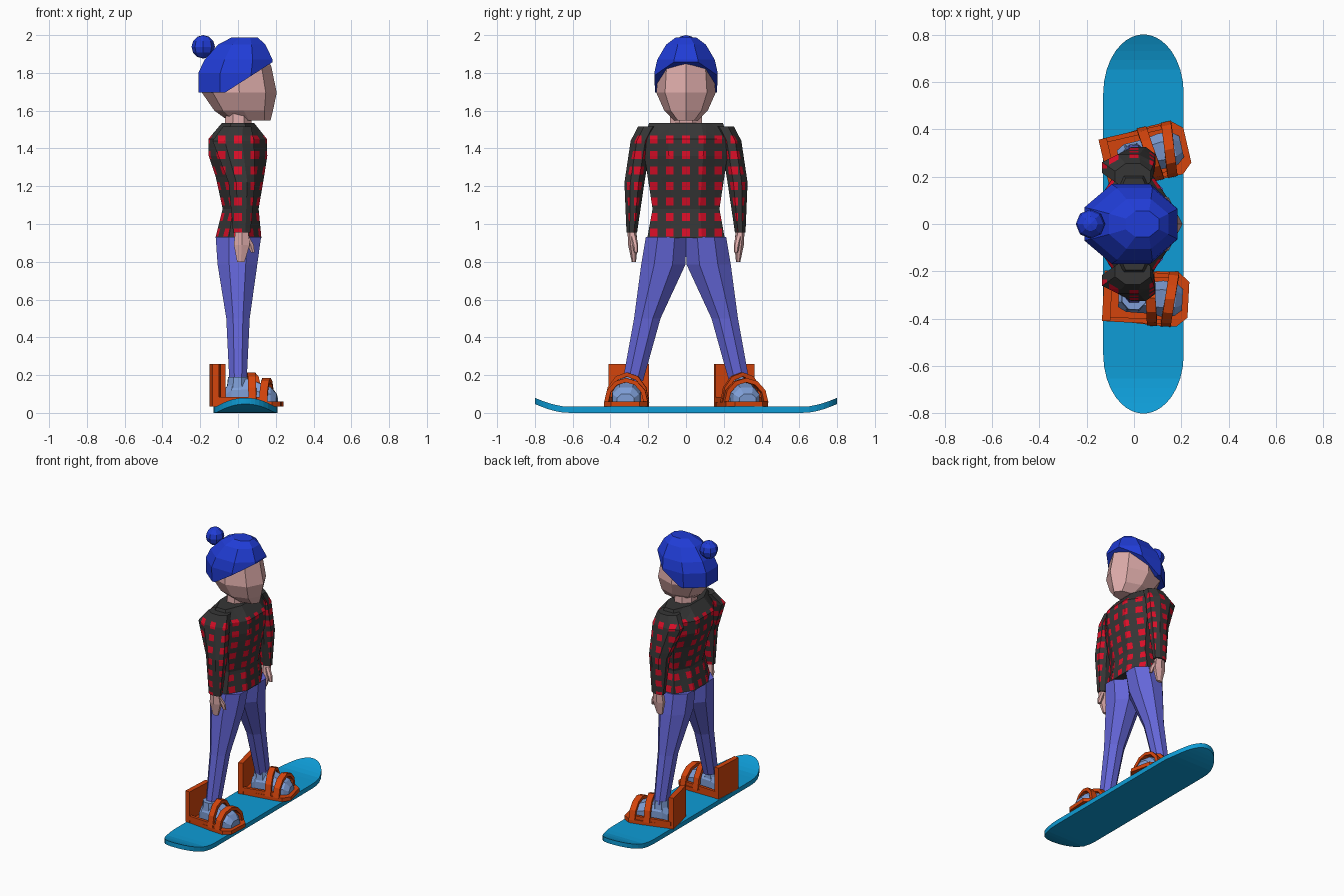
import bpy, bmesh, math
from mathutils import Matrix, Vector

if "Cube" in bpy.data.objects:
    bpy.data.objects.remove(bpy.data.objects["Cube"])


def material(name, r, g, b):
    m = bpy.data.materials.new(name)
    lin = [((c / 255 + 0.055) / 1.055) ** 2.4 if c > 10 else c / 255 / 12.92 for c in (r, g, b)]
    m.diffuse_color = (*lin, 1)
    m.use_nodes = True
    m.node_tree.nodes["Principled BSDF"].inputs["Base Color"].default_value = m.diffuse_color
    return m


BOARD = material("board blue", 14, 156, 214)
ORANGE = material("binding orange", 212, 68, 12)
BOOT = material("boot light blue", 126, 158, 214)
DENIM = material("trouser violet blue", 100, 102, 216)
DARK = material("shirt charcoal", 54, 54, 54)
RED = material("shirt red", 220, 14, 40)
SKIN = material("skin pink", 222, 172, 170)
HAT = material("hat blue", 32, 60, 214)


def finish(name, bm, mats, matrix=None):
    if matrix is not None:
        bm.transform(matrix)
    bmesh.ops.recalc_face_normals(bm, faces=bm.faces[:])
    me = bpy.data.meshes.new(name)
    bm.to_mesh(me)
    bm.free()
    for m in mats:
        me.materials.append(m)
    ob = bpy.data.objects.new(name, me)
    bpy.context.collection.objects.link(ob)
    return ob


def skin_rings(rings):
    """Join equal-length point rings into a closed solid."""
    bm = bmesh.new()
    vs = [[bm.verts.new(p) for p in r] for r in rings]
    n = len(vs[0])
    for a, b in zip(vs, vs[1:]):
        for i in range(n):
            bm.faces.new((a[i], a[(i + 1) % n], b[(i + 1) % n], b[i]))
    bm.faces.new(vs[0])
    bm.faces.new(vs[-1])
    bmesh.ops.recalc_face_normals(bm, faces=bm.faces[:])
    return bm


def tube(rows, n=8, phase=0.5, side=1):
    """Stack of horizontal n-gons; each row is z, centre x, centre y, half x, half y."""
    k = 1 / math.cos(math.pi / n) if phase else 1
    rings = []
    for z, cx, cy, rx, ry in rows:
        pts = []
        for i in range(n):
            a = 2 * math.pi * (i + phase) / n
            pts.append((cx + rx * k * math.cos(a), side * (cy + ry * k * math.sin(a)), z))
        rings.append(pts)
    return skin_rings(rings)


def box(name, x, y, z, mat, matrix):
    rings = [[(x[0], y[0], h), (x[1], y[0], h), (x[1], y[1], h), (x[0], y[1], h)] for h in z]
    finish(name, skin_rings(rings), [mat], matrix)


STEP, ROW0, ROW = 0.085, 0.955, 0.082


def plaid(bm):
    """Cut the cloth along a lattice and mark the spots red."""
    cuts = []
    for k in range(-3, 4):
        for d in (-0.02, 0.02):
            cuts += [((0, k * STEP + d, 0), (0, 1, 0))]
            if abs(k) < 3:
                cuts += [((k * STEP + d, 0, 0), (1, 0, 0))]
    for k in range(7):
        for d in (-0.022, 0.022):
            cuts += [((0, 0, ROW0 + k * ROW + d), (0, 0, 1))]
    for co, no in cuts:
        bmesh.ops.bisect_plane(bm, geom=bm.verts[:] + bm.edges[:] + bm.faces[:],
                               dist=1e-5, plane_co=co, plane_no=no)
    bm.normal_update()
    for f in bm.faces:
        c, n = f.calc_center_median(), f.normal
        u = c.y if abs(n.x) >= abs(n.y) else c.x
        row = round((c.z - ROW0) / ROW)
        spot = abs(u - round(u / STEP) * STEP) < 0.02 and abs(c.z - ROW0 - row * ROW) < 0.022
        f.material_index = int(spot and 0 <= row < 7 and abs(n.z) < 0.7)
    return bm


# Snowboard: elliptical ends that curl upward
rings = []
ends = [math.radians(a) for a in (0, 12, 24, 35, 46, 56, 65, 73, 80, 85, 89)]
stations = [(-1, a) for a in reversed(ends)] + [(1, a) for a in ends]
for s, a in stations:
    y, w = 0.55 + 0.25 * math.sin(a), 0.17 * math.cos(a)
    z = 0.047 * (max(0, y - 0.63) / 0.17) ** 1.6
    rings.append([(0.04 - w, s * y, z), (0.04 + w, s * y, z),
                  (0.04 + w, s * y, z + 0.033), (0.04 - w, s * y, z + 0.033)])
finish("snowboard", skin_rings(rings), [BOARD])

# Bindings and boots, each set turned on the board
for label, cy, turn in (("left", 0.29, 13), ("right", -0.311, -3)):
    M = Matrix.Translation((0.04, cy, 0)) @ Matrix.Rotation(math.radians(turn), 4, 'Z')
    half = [(-0.165, 0.1), (0.06, 0.115), (0.145, 0.115), (0.19, 0.075)]
    outline = half + [(x, -y) for x, y in reversed(half)]
    finish(label + "_binding_base",
           skin_rings([[(x, y, z) for x, y in outline] for z in (0.033, 0.06)]), [ORANGE], M)
    box(label + "_binding_highback", (-0.17, -0.135), (-0.107, 0.107), (0.035, 0.26), ORANGE, M)
    for s in (-1, 1):
        box(label + "_binding_rail", (-0.15, 0.1), sorted((s * 0.088, s * 0.108)),
            (0.055, 0.085), ORANGE, M)
    # Arched straps
    for part, x, top, lean in (("ankle", 0.03, 0.16, -0.012), ("toe", 0.112, 0.13, 0.012)):
        arch = []
        for i in range(7):
            a = math.pi * i / 6
            c, sn = math.cos(a), math.sin(a)
            xc = x + lean * c
            arch.append([(xc + dx, r * c, 0.055 + h * sn) for dx, r, h in
                         ((-0.021, 0.117, top), (0.021, 0.117, top),
                          (0.021, 0.094, top - 0.023), (-0.021, 0.094, top - 0.023))])
        finish(f"{label}_{part}_strap", skin_rings(arch), [ORANGE], M)
    # Boot foot as sections from heel to toe
    foot = []
    for x, w, top in ((-0.105, 0.045, 0.13), (-0.07, 0.064, 0.175), (0.02, 0.066, 0.18),
                      (0.08, 0.076, 0.155), (0.135, 0.07, 0.135), (0.165, 0.045, 0.1)):
        foot.append([(x, -w, 0.055), (x, w, 0.055), (x, w, 0.055 + (top - 0.055) * 0.55),
                     (x, w * 0.5, top), (x, -w * 0.5, top), (x, -w, 0.055 + (top - 0.055) * 0.55)])
    finish(label + "_boot_foot", skin_rings(foot), [BOOT], M)
    finish(label + "_boot_shaft", tube([(0.1, -0.04, 0, 0.06, 0.062), (0.19, -0.04, 0, 0.05, 0.052)]),
           [BOOT], M)

# Legs, arms and hands on both sides
for label, s in (("left", 1), ("right", -1)):
    finish(label + "_trouser_leg", tube([
        (0.17, 0, 0.281, 0.046, 0.054), (0.5, 0, 0.205, 0.062, 0.07),
        (0.785, -0.003, 0.12, 0.105, 0.117), (0.93, 0.002, 0.105, 0.12, 0.108)], 8, 0.5, s), [DENIM])
    finish(label + "_sleeve", plaid(tube([
        (0.955, 0.02, 0.287, 0.046, 0.028), (1.22, 0.02, 0.273, 0.07, 0.053),
        (1.44, -0.025, 0.238, 0.11, 0.055), (1.515, -0.005, 0.2, 0.075, 0.055)], 8, 0.5, s)), [DARK, RED])
    finish(label + "_hand", tube([
        (0.8, 0.015, 0.276, 0.02, 0.01), (0.89, 0.02, 0.281, 0.042, 0.022),
        (0.97, 0.02, 0.287, 0.033, 0.02)], 6, 0.5, s), [SKIN])
    finish(label + "_thumb", tube([
        (0.85, 0.078, 0.265, 0.01, 0.009), (0.89, 0.066, 0.268, 0.017, 0.013),
        (0.94, 0.04, 0.28, 0.015, 0.015)], 6, 0.5, s), [SKIN])

# Shirt body
finish("shirt_body", plaid(tube([
    (0.925, 0.002, 0, 0.122, 0.205), (1.08, 0.014, 0, 0.095, 0.177), (1.25, 0.01, 0, 0.128, 0.203),
    (1.36, 0, 0, 0.155, 0.22), (1.45, -0.002, 0, 0.155, 0.228), (1.535, 0, 0, 0.085, 0.195)])),
    [DARK, RED])

# Neck and head, with an edge down the middle of the face
finish("neck", tube([(1.5, 0, 0, 0.072, 0.088), (1.62, 0.005, 0, 0.068, 0.08)]), [SKIN])
finish("head", tube([
    (1.547, 0.06, 0, 0.112, 0.06), (1.6, 0.03, 0, 0.155, 0.115), (1.695, 0.007, 0, 0.198, 0.157),
    (1.84, 0, 0, 0.175, 0.145), (1.91, 0, 0, 0.12, 0.08)], 8, 0), [SKIN])

# Knitted hat, trimmed on a slope so it sits high over the face
bm = tube([
    (1.695, -0.012, 0, 0.198, 0.164), (1.8, -0.012, 0, 0.198, 0.168), (1.87, 0.003, 0, 0.18, 0.152),
    (1.95, 0.02, 0, 0.125, 0.105), (1.987, 0.035, 0, 0.07, 0.055)])
bmesh.ops.bisect_plane(bm, geom=bm.verts[:] + bm.edges[:] + bm.faces[:],
                       plane_co=(-0.07, 0, 1.695), plane_no=Vector((-0.16, 0, 0.25)).normalized(),
                       clear_inner=True)
bmesh.ops.holes_fill(bm, edges=[e for e in bm.edges if e.is_boundary])
finish("hat", bm, [HAT])
bm = bmesh.new()
bmesh.ops.create_uvsphere(bm, u_segments=8, v_segments=6, radius=0.062)
finish("hat_pompom", bm, [HAT], Matrix.Translation((-0.184, 0, 1.938)))
